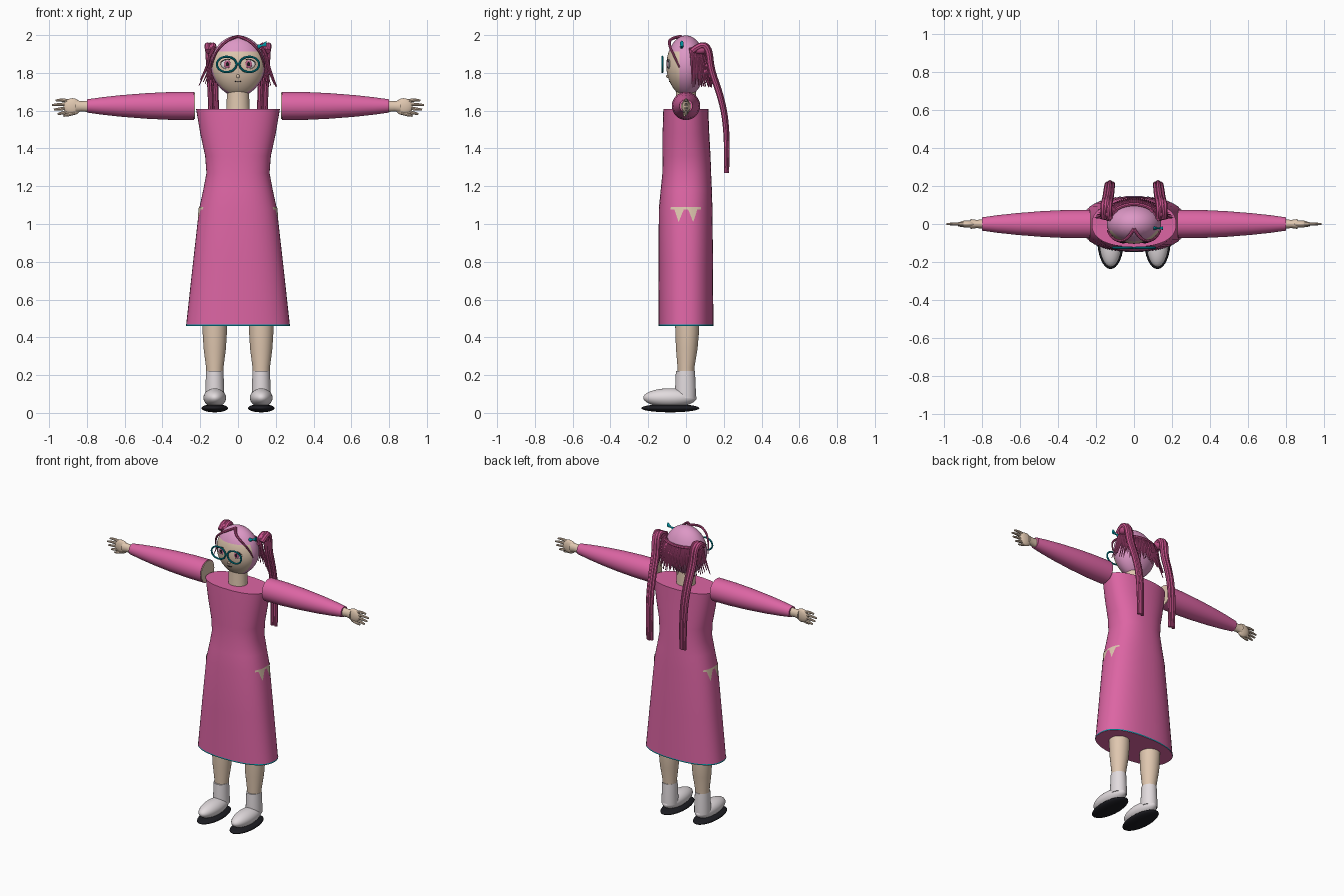
import bpy, bmesh, math, random
from mathutils import Vector

random.seed(4)
cube = bpy.data.objects.get("Cube")
if cube:
    bpy.data.objects.remove(cube, do_unlink=True)


def material(name, r, g, b):
    m = bpy.data.materials.new(name)
    m.use_nodes = True
    m.diffuse_color = (r, g, b, 1)
    bsdf = next(n for n in m.node_tree.nodes if n.type == 'BSDF_PRINCIPLED')
    bsdf.inputs["Base Color"].default_value = (r, g, b, 1)
    bsdf.inputs["Roughness"].default_value = 0.7
    return m


PINK = material("dress pink", .72, .13, .37)
CAP = material("light hair pink", .72, .31, .56)
HAIR = material("strand pink", .55, .08, .25)
SKIN = material("skin", .74, .57, .43)
WHITE = material("shoe white", .76, .71, .73)
BLACK = material("sole black", .012, .012, .016)
TEAL = material("teal", 0, .3, .37)
IRIS = material("iris rose", .5, .12, .25)


def finish(ob, name, mat, angle=40):
    ob.name = name
    ob.data.materials.clear()
    ob.data.materials.append(mat)
    bpy.ops.object.select_all(action='DESELECT')
    ob.select_set(True)
    bpy.context.view_layer.objects.active = ob
    bpy.ops.object.shade_smooth_by_angle(angle=math.radians(angle))
    return ob


def from_bmesh(bm, name, mat):
    bmesh.ops.recalc_face_normals(bm, faces=bm.faces)
    me = bpy.data.meshes.new(name)
    bm.to_mesh(me)
    bm.free()
    ob = bpy.data.objects.new(name, me)
    bpy.context.collection.objects.link(ob)
    return finish(ob, name, mat)


def loft(name, rings, mat, caps=True):
    """Skin a closed tube through equal-length rings of points."""
    bm = bmesh.new()
    loops = [[bm.verts.new(p) for p in ring] for ring in rings]
    n = len(loops[0])
    for a, b in zip(loops, loops[1:]):
        for i in range(n):
            bm.faces.new((a[i], a[(i + 1) % n], b[(i + 1) % n], b[i]))
    if caps:
        bm.faces.new(loops[0])
        bm.faces.new(loops[-1])
    return from_bmesh(bm, name, mat)


def ellipse(c, u, v, n=32):
    c, u, v = Vector(c), Vector(u), Vector(v)
    return [c + u * math.cos(t) + v * math.sin(t)
            for t in (2 * math.pi * i / n for i in range(n))]


def ball(name, loc, size, mat, seg=32, rings=20):
    bpy.ops.mesh.primitive_uv_sphere_add(segments=seg, ring_count=rings, location=loc)
    ob = bpy.context.object
    ob.scale = size
    bpy.ops.object.transform_apply(location=False, rotation=False, scale=True)
    return finish(ob, name, mat, 60)


def strands(name, paths, mat, depth, tip=.3, closed=False):
    """Tapered tubes along smooth paths, gathered in one mesh."""
    cu = bpy.data.curves.new(name, 'CURVE')
    cu.dimensions = '3D'
    cu.bevel_depth, cu.bevel_resolution = depth, 2
    cu.resolution_u, cu.use_fill_caps = 5, True
    for path in paths:
        sp = cu.splines.new('NURBS')
        sp.points.add(len(path) - 1)
        for i, (pt, co) in enumerate(zip(sp.points, path)):
            pt.co = (*co, 1)
            pt.radius = 1 - (1 - tip) * (i / (len(path) - 1)) ** 2
        sp.order_u = 3
        sp.use_endpoint_u, sp.use_cyclic_u = not closed, closed
    ob = bpy.data.objects.new(name, cu)
    bpy.context.collection.objects.link(ob)
    bpy.ops.object.select_all(action='DESELECT')
    ob.select_set(True)
    bpy.context.view_layer.objects.active = ob
    bpy.ops.object.convert(target='MESH')
    return finish(bpy.context.object, name, mat)


# Dress profile: height, half width, front depth, back depth
DRESS = [(.46, .275, .145, .145), (.78, .24, .145, .143), (1.08, .206, .144, .14),
         (1.18, .184, .134, .137), (1.27, .167, .125, .133), (1.36, .174, .124, .13),
         (1.48, .2, .124, .123), (1.61, .222, .12, .118)]


def dress_point(t, z, grow=0):
    for lo, hi in zip(DRESS, DRESS[1:]):
        if z <= hi[0]:
            break
    k = (z - lo[0]) / (hi[0] - lo[0])
    w, f, b = (p + (q - p) * k + grow for p, q in zip(lo[1:], hi[1:]))
    c, s = math.cos(t), math.sin(t)
    power = .85
    return Vector((w * math.copysign(abs(c) ** power, c),
                   (b if s > 0 else f) * math.copysign(abs(s) ** power, s), z))


def dress_ring(z, grow=0, n=48):
    return [dress_point(2 * math.pi * i / n, z, grow) for i in range(n)]


loft("dress", [dress_ring(row[0]) for row in DRESS], PINK)
loft("hem_trim", [dress_ring(.461, .001), dress_ring(.465, .002), dress_ring(.468, .001)], TEAL, False)

# Skin openings at the hips, with a double pointed lower edge
for side, base in (("left", 0), ("right", math.pi)):
    bm = bmesh.new()
    cols = []
    for i in range(41):
        u = i / 20 - 1
        drop = max(.012, .08 - abs(abs(u) - .4) * .22)
        t = base + u * .52
        cols.append([bm.verts.new(dress_point(t, z, .003)) for z in (1.09, 1.09 - drop)])
    for a, b in zip(cols, cols[1:]):
        bm.faces.new((a[0], a[1], b[1], b[0]))
    patch = from_bmesh(bm, side + "_hip_opening", SKIN)
    if patch.data.polygons[0].normal.x * math.cos(base) < 0:
        patch.data.flip_normals()

loft("neck", [ellipse((0, 0, z), (r, 0, 0), (0, r * .9, 0)) for z, r in ((1.58, .064), (1.64, .06), (1.74, .058))], SKIN)

# Arms, hands and legs
for side, s in (("left", 1), ("right", -1)):
    loft(side + "_sleeve", [ellipse((s * x, 0, 1.625), (0, r, 0), (0, 0, r)) for x, r in
         ((.232, .075), (.35, .074), (.48, .068), (.62, .057), (.72, .046), (.8, .035))], PINK)
    loft(side + "_upper_arm_end", [ellipse((s * x, 0, 1.625), (0, .07, 0), (0, 0, .07)) for x in (.228, .234)], SKIN)
    loft(side + "_wrist", [ellipse((s * x, 0, 1.623), (0, r * .8, 0), (0, 0, r)) for x, r in
         ((.79, .03), (.83, .027), (.86, .033))], SKIN)
    ball(side + "_palm", (s * .877, 0, 1.621), (.048, .019, .045), SKIN, 24, 14)
    fingers = []
    for k, reach in enumerate((.955, .975, .985, .965)):
        spread = k - 1.5
        fingers.append([(s * .89, 0, 1.622 + spread * .018), (s * .935, 0, 1.624 + spread * .024),
                        (s * reach, 0, 1.617 + spread * .024)])
    fingers.append([(s * .865, -.005, 1.59), (s * .9, -.008, 1.576), (s * .925, -.008, 1.573)])
    strands(side + "_fingers", fingers, SKIN, .0105, .5)

    x = s * .123
    loft(side + "_leg", [ellipse((x, y, z), (r, 0, 0), (0, r * .97, 0)) for z, r, y in
         ((.18, .044, 0), (.24, .046, 0), (.34, .059, .004), (.42, .064, .006), (.52, .067, .006))], SKIN)
    loft(side + "_sock", [ellipse((x, -.003, z), (r, 0, 0), (0, r * 1.1, 0)) for z, r in
         ((.08, .05), (.12, .05), (.222, .046))], WHITE)
    ball(side + "_shoe", (x, -.085, .08), (.06, .141, .05), WHITE)
    ball(side + "_sole", (x, -.083, .025), (.07, .154, .022), BLACK)

# Head: cut along the hairline, then coloured by region
head = ball("head", (0, 0, 1.835), (.143, .104, .163), SKIN, 48, 32)
head.data.materials.append(CAP)
bm = bmesh.new()
bm.from_mesh(head.data)
for v in bm.verts:
    if v.co.z < 0:
        k = 1 - .16 * (v.co.z / .163) ** 2
        v.co.x *= k
        v.co.y *= k
for point, normal in (((0, -.035, 0), (0, 1, 0)), ((0, 0, .078), (0, 0, 1))):
    bmesh.ops.bisect_plane(bm, geom=bm.verts[:] + bm.edges[:] + bm.faces[:], plane_co=point, plane_no=normal)
for f in bm.faces:
    c = f.calc_center_median()
    f.material_index = int(c.y > -.035 or c.z > .078)
bm.to_mesh(head.data)
bm.free()

# Face and round glasses
for side, s in (("left", 1), ("right", -1)):
    x = s * .056
    ball(side + "_eye", (x, -.09, 1.846), (.036, .009, .026), WHITE, 24, 12)
    ball(side + "_iris", (x, -.097, 1.846), (.019, .004, .021), IRIS, 20, 10)
    ball(side + "_pupil", (x, -.1, 1.846), (.008, .003, .011), BLACK, 16, 8)
    strands(side + "_eyelid", [[(x + d * .036, -.099 + abs(d) * .008, 1.874 - d * d * .018)
                                for d in (-1, -.5, 0, .5, 1)]], BLACK, .002, 1)
    strands(side + "_glasses_rim", [[p for p in ellipse((x + s * .004, -.125, 1.845), (.052, 0, 0), (0, 0, .041), 24)]],
            TEAL, .0055, 1, True)
strands("glasses_bridge", [[(-.012, -.125, 1.848), (0, -.126, 1.853), (.012, -.125, 1.848)]], TEAL, .005, 1)
ball("nose", (0, -.096, 1.782), (.009, .009, .01), SKIN, 16, 10)
strands("mouth", [[(-.016, -.088, 1.755), (0, -.09, 1.751), (.016, -.088, 1.755)]], BLACK, .002, 1)

# Fringe locks parted at the crown
strands("front_locks", [[(0, -.025, 1.993), (s * .035, -.085, 1.985), (s * .09, -.09, 1.945),
                         (s * .128, -.062, 1.89), (s * .14, -.035, 1.83)] for s in (1, -1)], HAIR, .0085, .4)

# Back hair: a raised band with strands hanging and flicking outward
band, hanging = [], []
count = 40
for i in range(count + 1):
    t = math.radians(14 + 152 * i / count)
    c, s = math.cos(t), math.sin(t)
    flick = abs(c) ** 3
    band.append((.139 * c, .104 * s, 1.9))
    z = 1.89 + .05 * flick + random.uniform(-.01, .01)
    hanging.append([(.132 * c, .098 * s, z), (.158 * c, .12 * s, z - .035),
                    (.165 * c, .128 * s, z - .09),
                    (c * (.165 + .052 * flick), .138 * s, 1.74 + random.uniform(-.02, .025))])
strands("back_band", [band], HAIR, .01, 1)
strands("back_strands", hanging, HAIR, .0085, .25)

# Pigtails, three locks each
TAIL = [(.143, .04, 1.915), (.148, .085, 1.955), (.143, .125, 1.93), (.138, .135, 1.82),
        (.132, .18, 1.7), (.128, .212, 1.57), (.126, .222, 1.4), (.125, .218, 1.27)]
for side, s in (("left", 1), ("right", -1)):
    strands(side + "_pigtail", [[(s * (x + o), y - abs(o) * .5, z) for x, y, z in TAIL]
                                for o in (-.015, 0, .015)], HAIR, .0165, .6)
    ball(side + "_hair_tie", (s * .145, .075, 1.925), (.026, .04, .026), HAIR, 20, 12)

# Bow clip
loft("hair_clip", [ellipse((.127 + d, -.022, 1.945 + d * .4), (0, r * .6, 0), (0, 0, r), 12)
                   for d, r in ((-.025, .016), (0, .005), (.025, .016))], TEAL)
